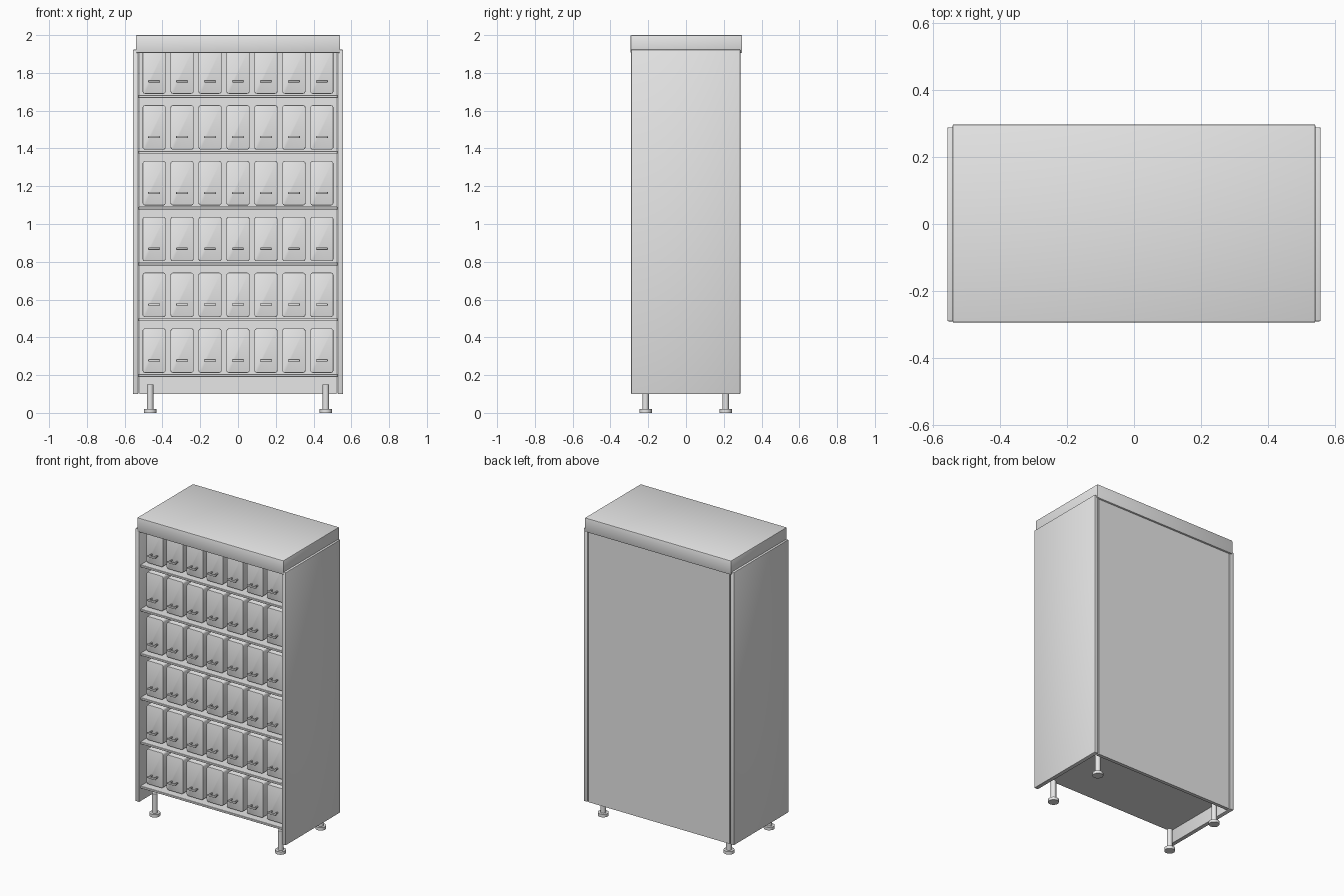
import bpy, bmesh
from mathutils import Matrix, Vector

if "Cube" in bpy.data.objects:
    bpy.data.objects.remove(bpy.data.objects["Cube"])

grey = bpy.data.materials.new("light grey")
grey.diffuse_color = (0.8, 0.8, 0.8, 1)
grey.use_nodes = True
grey.node_tree.nodes["Principled BSDF"].inputs["Base Color"].default_value = grey.diffuse_color


def finish(name, bm):
    mesh = bpy.data.meshes.new(name)
    bm.to_mesh(mesh)
    bm.free()
    mesh.materials.append(grey)
    obj = bpy.data.objects.new(name, mesh)
    bpy.context.collection.objects.link(obj)
    return obj


def add_box(bm, x, y, z):
    """Box from (min, max) pairs on each axis."""
    size = [b - a for a, b in (x, y, z)]
    mid = Vector([(a + b) / 2 for a, b in (x, y, z)])
    m = Matrix.Translation(mid) @ Matrix.Diagonal((*size, 1))
    return bmesh.ops.create_cube(bm, size=1, matrix=m)["verts"]


def box(name, x, y, z, bevel=0.0, segments=2):
    bm = bmesh.new()
    add_box(bm, x, y, z)
    if bevel:
        bmesh.ops.bevel(bm, geom=bm.edges[:], offset=bevel, segments=segments,
                        profile=0.5, affect='EDGES')
    return finish(name, bm)


def add_cylinder(bm, r, x, y, z0, z1, sides=20):
    bmesh.ops.create_cone(bm, cap_ends=True, segments=sides, radius1=r, radius2=r,
                          depth=z1 - z0, matrix=Matrix.Translation((x, y, (z0 + z1) / 2)))


# Carcass: side panels, back and overhanging top
for side, s in (("left", -1), ("right", 1)):
    box(side + "_side_panel", sorted((s * 0.527, s * 0.556)), (-0.29, 0.288), (0.1, 1.923), 0.004)
box("back_panel", (-0.521, 0.521), (0.262, 0.285), (0.1, 1.92))
box("top_cap", (-0.541, 0.541), (-0.294, 0.297), (1.905, 2.0), 0.006)

# Shelves
PITCH = 0.2955
for row in range(6):
    z = 0.19 + row * PITCH
    box(f"shelf_{row + 1}", (-0.527, 0.527), (-0.28, 0.275), (z, z + 0.015), 0.002, 1)

# One drawer with rounded front corners, shared by all rows and columns
W, H, FRONT = 0.122, 0.235, -0.245
bm = bmesh.new()
add_box(bm, (-W / 2, W / 2), (FRONT, 0.24), (0, H))
long_edges = [e for e in bm.edges if abs(e.verts[0].co.y - e.verts[1].co.y) > 0.1]
bmesh.ops.bevel(bm, geom=long_edges, offset=0.013, segments=4, profile=0.5, affect='EDGES')
rim = [e for e in bm.edges if all(abs(v.co.y - FRONT) < 1e-5 for v in e.verts)]
bmesh.ops.bevel(bm, geom=rim, offset=0.003, segments=2, profile=0.5, affect='EDGES')
drawer_proto = finish("drawer", bm)

# Bar handle on two posts
bm = bmesh.new()
bar = add_box(bm, (-0.032, 0.032), (-0.283, -0.271), (0.06, 0.072))
bar_edges = list({e for v in bar for e in v.link_edges})
bmesh.ops.bevel(bm, geom=bar_edges, offset=0.004, segments=2, profile=0.5, affect='EDGES')
for s in (-1, 1):
    add_box(bm, (s * 0.02 - 0.004, s * 0.02 + 0.004), (-0.275, -0.243), (0.062, 0.07))
handle_proto = finish("drawer_handle", bm)

for row in range(6):
    for col in range(7):
        for proto in (drawer_proto, handle_proto):
            first = row == 0 and col == 0
            obj = proto if first else bpy.data.objects.new(proto.name, proto.data)
            if not first:
                bpy.context.collection.objects.link(obj)
            obj.location = ((col - 3) * 0.148, 0, 0.212 + row * PITCH)

# Levelling feet: thin stem on a round pad
for x in (-0.465, 0.465):
    for y in (-0.214, 0.21):
        bm = bmesh.new()
        add_cylinder(bm, 0.033, x, y, 0, 0.02)
        add_cylinder(bm, 0.017, x, y, 0.015, 0.15)
        finish("foot", bm)

# Smooth shading with sharp edges kept
bpy.ops.object.select_all(action='SELECT')
bpy.context.view_layer.objects.active = drawer_proto
bpy.ops.object.shade_smooth_by_angle()
